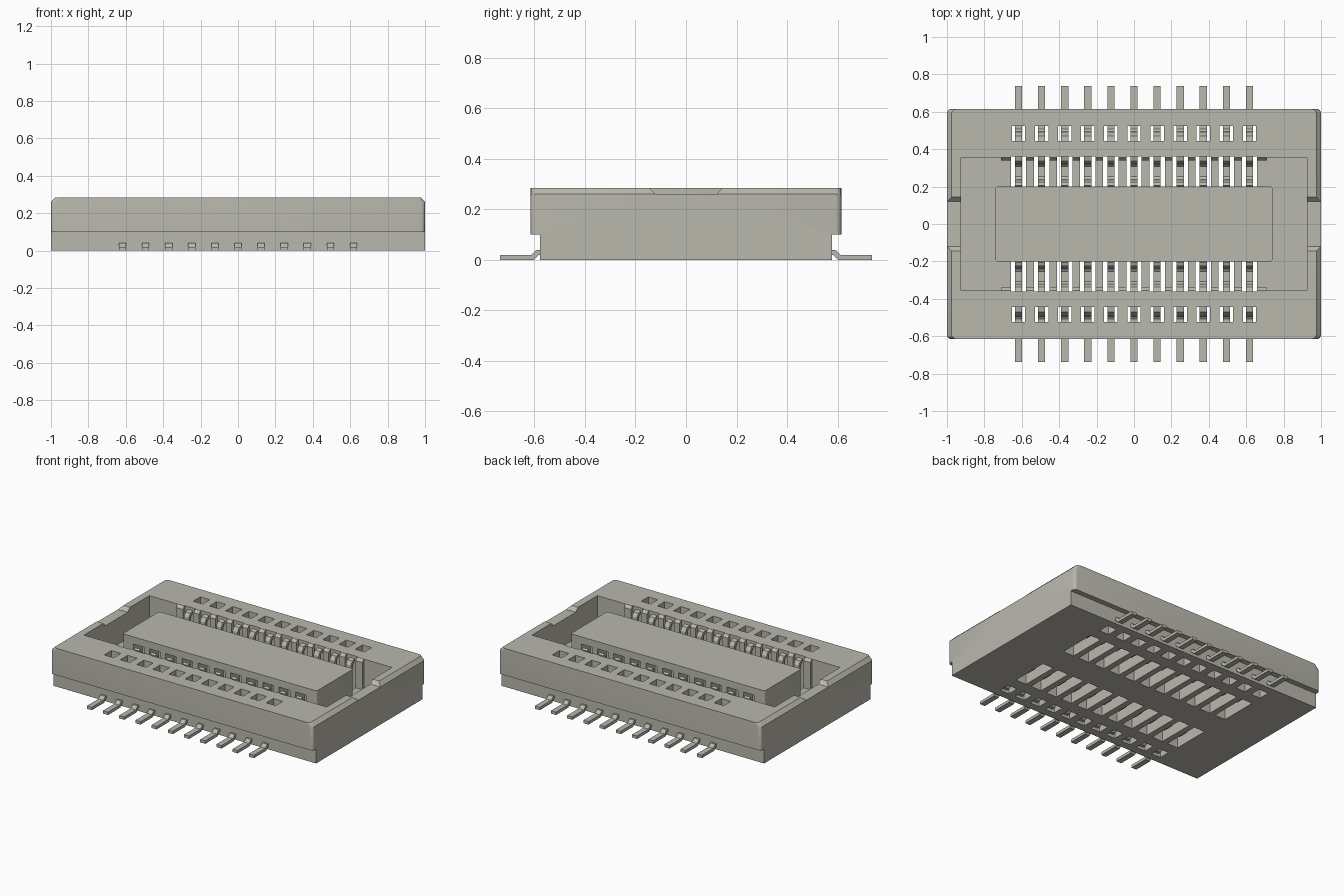
import bpy, bmesh, math
from mathutils import Vector

old = bpy.data.objects.get("Cube")
if old:
    bpy.data.objects.remove(old, do_unlink=True)

# One flat colour for housing and contacts
mat = bpy.data.materials.new("warm_grey")
mat.use_nodes = True
COLOR = (0.49, 0.48, 0.42, 1)
mat.diffuse_color = COLOR
mat.node_tree.nodes["Principled BSDF"].inputs["Base Color"].default_value = COLOR

PITCH = 0.1235
COLUMNS = [(i - 5) * PITCH for i in range(11)]
SIDES = (-1, 1)


def add_prism(bm, points, lo, hi, axis="x"):
    """Extrude a 2D outline along x (outline in y, z) or y (outline in x, z)."""
    def at(p, d):
        return (d, p[0], p[1]) if axis == "x" else (p[0], d, p[1])
    start = [bm.verts.new(at(p, lo)) for p in points]
    end = [bm.verts.new(at(p, hi)) for p in points]
    bm.faces.new(start)
    bm.faces.new(end[::-1])
    for i in range(len(points)):
        j = (i + 1) % len(points)
        bm.faces.new((start[j], start[i], end[i], end[j]))


def rect(a, b, c, d):
    return [(a, c), (b, c), (b, d), (a, d)]


def finish(bm, name):
    bmesh.ops.recalc_face_normals(bm, faces=bm.faces)
    mesh = bpy.data.meshes.new(name)
    bm.to_mesh(mesh)
    bm.free()
    mesh.materials.append(mat)
    obj = bpy.data.objects.new(name, mesh)
    bpy.context.collection.objects.link(obj)
    return obj


def prisms(name, items):
    bm = bmesh.new()
    for item in items:
        add_prism(bm, *item)
    return finish(bm, name)


def combine(target, tool, operation):
    mod = target.modifiers.new(operation.lower(), "BOOLEAN")
    mod.operation = operation
    mod.solver = "EXACT"
    mod.object = tool
    bpy.context.view_layer.objects.active = target
    bpy.ops.object.modifier_apply(modifier=mod.name)
    bpy.data.objects.remove(tool, do_unlink=True)


# Upper housing: chamfered ends and rounded vertical corners
TOP, FLOOR = 0.285, 0.08
bm = bmesh.new()
add_prism(bm, [(-1, 0.1), (1, 0.1), (1, 0.26), (0.975, TOP), (-0.975, TOP), (-1, 0.26)],
          -0.615, 0.615, "y")
corners = [e for e in bm.edges
           if abs(e.verts[0].co.y - e.verts[1].co.y) < 0.01
           and abs(e.verts[0].co.x - e.verts[1].co.x) < 0.1]
bmesh.ops.bevel(bm, geom=corners, offset=0.022, segments=4, profile=0.5, affect="EDGES")
housing = finish(bm, "housing")

# Narrower base under the overhang
combine(housing, prisms("base", [(rect(-0.578, 0.578, 0, 0.1), -1, 1)]), "UNION")

# Cavity: chamfered long rims in the middle, wider pockets at both ends
rim = [(-0.34, FLOOR), (0.34, FLOOR), (0.34, 0.267), (0.356, TOP), (0.356, 0.4),
       (-0.356, 0.4), (-0.356, TOP), (-0.34, 0.267)]
combine(housing, prisms("cavity_cutter", [(rim, -0.72, 0.72)]), "DIFFERENCE")
pocket = rect(-0.356, 0.356, FLOOR, 0.4)
combine(housing, prisms("pocket_cutter", [(pocket, -0.925, -0.71), (pocket, 0.71, 0.925)]),
        "DIFFERENCE")

# Shallow sloped notches across the end walls
notch = [(-0.12, 0.26), (0.12, 0.26), (0.145, TOP), (0.145, 0.4), (-0.145, 0.4), (-0.145, TOP)]
combine(housing, prisms("notch_cutter", [(notch, -1.1, -0.9), (notch, 0.9, 1.1)]), "DIFFERENCE")

# Central island with softened vertical corners
bm = bmesh.new()
add_prism(bm, rect(-0.2, 0.2, 0.04, TOP), -0.74, 0.74)
upright = [e for e in bm.edges if abs(e.verts[0].co.z - e.verts[1].co.z) > 0.1]
bmesh.ops.bevel(bm, geom=upright, offset=0.012, segments=3, profile=0.5, affect="EDGES")
combine(housing, finish(bm, "island"), "UNION")

# Contact slots running under the island top, and small through holes
slot = [(0.1, -0.1), (0.362, -0.1), (0.362, 0.4), (0.201, 0.4), (0.201, 0.235), (0.1, 0.235)]
cuts = []
for s in SIDES:
    for x in COLUMNS:
        cuts.append(([(s * y, z) for y, z in slot], x - 0.041, x + 0.041))
        cuts.append((rect(s * 0.445, s * 0.523, -0.1, 0.4), x - 0.036, x + 0.036))
combine(housing, prisms("slot_cutter", cuts), "DIFFERENCE")


def ribbon(path, thickness):
    """Closed outline around a bent strip, mitred at each bend."""
    pts = [Vector(p) for p in path]
    left, right = [], []
    for i, p in enumerate(pts):
        a = (p - pts[i - 1]).normalized() if i else (pts[1] - p).normalized()
        b = (pts[i + 1] - p).normalized() if i < len(pts) - 1 else a
        n = Vector((-a.y - b.y, a.x + b.x)).normalized()
        n *= thickness / 2 / max(0.5, n.dot(Vector((-a.y, a.x))))
        left.append(p + n)
        right.append(p - n)
    return left + right[::-1]


# Bent contacts: solder foot, rise inside the wall, hook over the rim, inner spring
PATH = [(0.737, 0.01), (0.607, 0.01), (0.587, 0.03), (0.505, 0.03), (0.485, 0.045),
        (0.478, 0.17), (0.465, 0.19), (0.41, 0.2), (0.385, 0.24), (0.362, 0.255),
        (0.343, 0.25), (0.33, 0.23), (0.327, 0.08), (0.312, 0.06), (0.25, 0.06),
        (0.23, 0.075), (0.215, 0.14), (0.2, 0.17), (0.215, 0.215)]
outline = ribbon(PATH, 0.02)
for s, label in zip(SIDES, ("front", "back")):
    contacts = prisms(label + "_contacts",
                      [([(s * p.x, p.y) for p in outline], x - 0.019, x + 0.019)
                       for x in COLUMNS])

# Smooth the rounded corners while keeping edges crisp
bpy.ops.object.select_all(action="DESELECT")
housing.select_set(True)
bpy.context.view_layer.objects.active = housing
bpy.ops.object.shade_smooth_by_angle(angle=math.radians(30))
